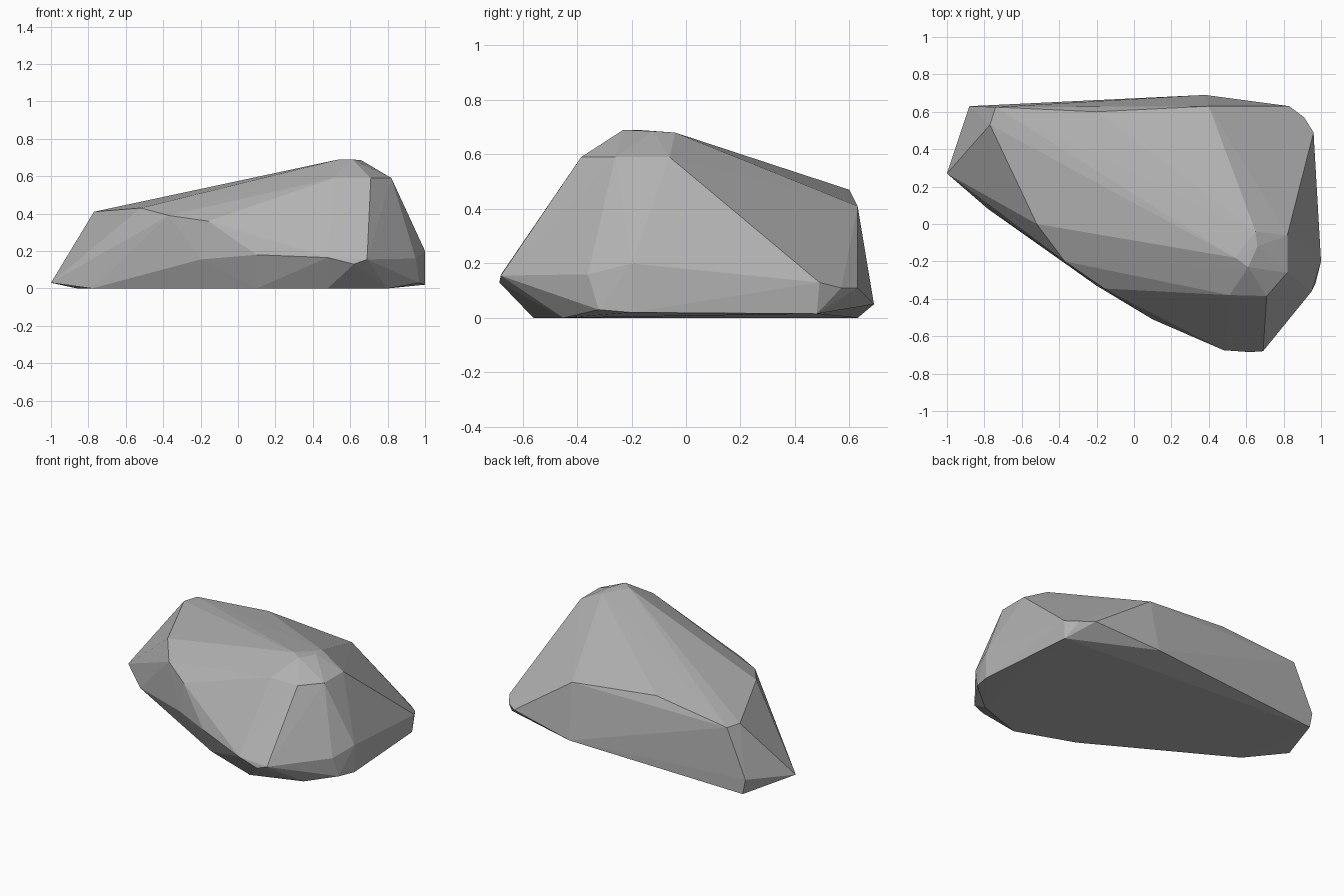
import bpy
import bmesh

cube = bpy.data.objects.get("Cube")
if cube:
    bpy.data.objects.remove(cube, do_unlink=True)

# Stone material
stone = bpy.data.materials.new("stone_grey")
stone.use_nodes = True
grey = (0.45, 0.45, 0.45, 1)
stone.diffuse_color = grey
stone.node_tree.nodes["Principled BSDF"].inputs["Base Color"].default_value = grey

# Corner points of the boulder, grouped by level
summit = [(.54, -.18, .69), (.61, -.23, .69), (.66, -.12, .685), (.65, -.04, .68)]
shoulder = [(.82, -.06, .59), (.82, -.26, .59), (.71, -.385, .59), (.51, -.38, .59)]
ridge = [(.4, .63, .41), (-.2, .6, .47), (-.74, .625, .41), (-.77, .53, .41),
         (-.52, 0, .43), (-.37, -.2, .39), (-.16, -.345, .36)]
girdle = [(.69, -.68, .155), (.62, -.685, .13), (.48, -.675, .165), (.1, -.51, .18),
          (-.2, -.33, .155), (.95, -.36, .16), (1, -.2, .2), (.96, .49, .13),
          (.91, .57, .11), (.83, .63, .11), (-.88, .63, .1)]
base = [(-1, .27, .03), (-.78, .08, 0), (-.86, .63, 0), (.38, .69, .05),
        (.95, .48, .015), (1, -.2, .02), (.97, -.32, .03), (.8, -.45, 0),
        (.48, -.56, 0), (.1, -.42, 0)]

# Faceted boulder wrapped around the corners
bm = bmesh.new()
for level in (summit, shoulder, ridge, girdle, base):
    for corner in level:
        bm.verts.new(corner)
hull = bmesh.ops.convex_hull(bm, input=bm.verts)
loose = {v for v in hull["geom_interior"] + hull["geom_unused"]
         if isinstance(v, bmesh.types.BMVert)}
bmesh.ops.delete(bm, geom=list(loose), context='VERTS')
bmesh.ops.recalc_face_normals(bm, faces=bm.faces)

mesh = bpy.data.meshes.new("boulder")
bm.to_mesh(mesh)
bm.free()
mesh.materials.append(stone)
boulder = bpy.data.objects.new("boulder", mesh)
bpy.context.collection.objects.link(boulder)
